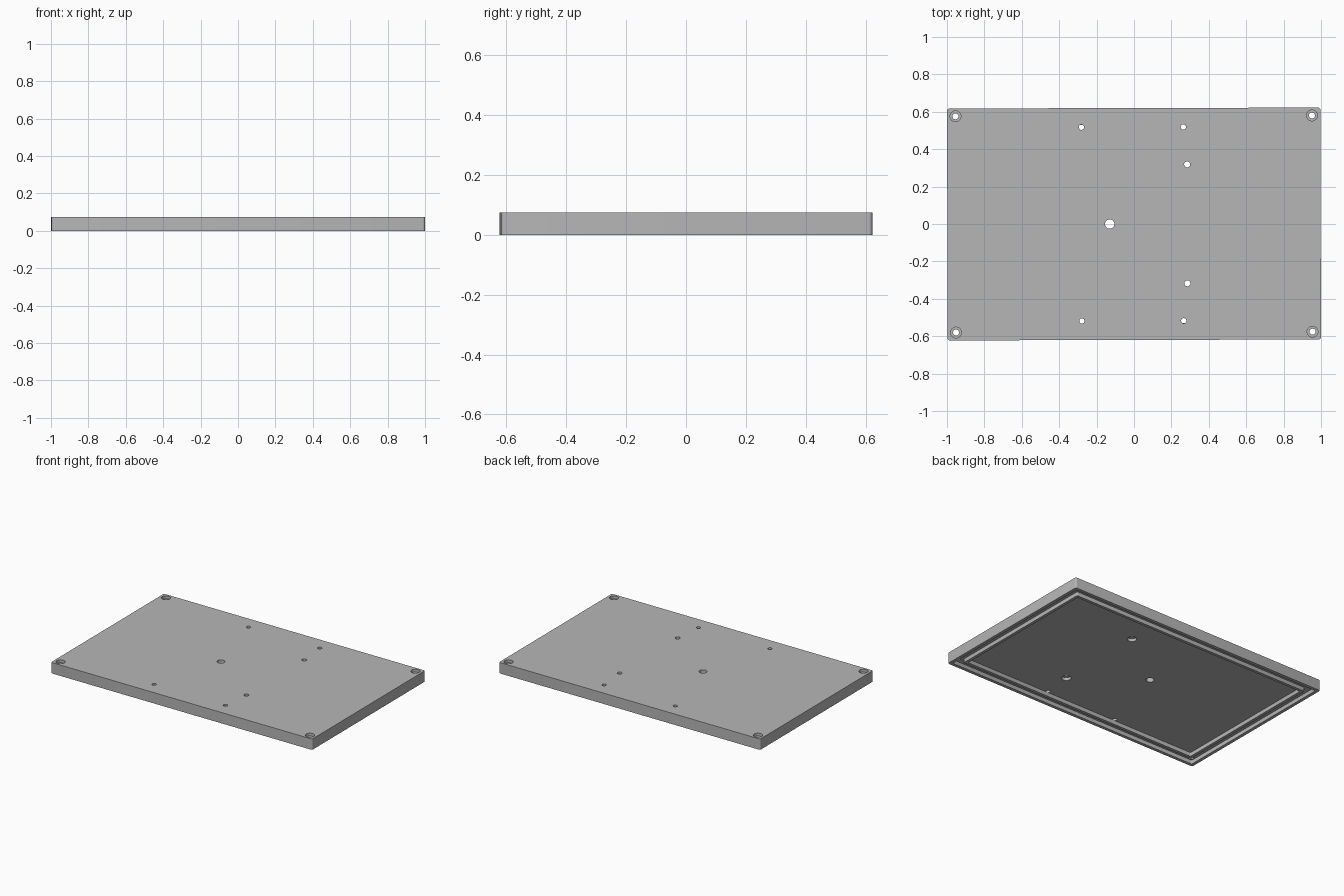
import bpy, bmesh, math
from mathutils import Matrix

cube = bpy.data.objects.get("Cube")
if cube:
    bpy.data.objects.remove(cube, do_unlink=True)

HALF_X, HALF_Y, HEIGHT = 0.998, 0.62, 0.075
FLOOR = 0.027            # underside of the top panel
TURN = Matrix.Rotation(0.0025, 4, 'Z')

grey = bpy.data.materials.new("plain grey")
grey.use_nodes = True
colour = (0.47, 0.47, 0.47, 1)
grey.diffuse_color = colour
grey.node_tree.nodes["Principled BSDF"].inputs["Base Color"].default_value = colour


def to_object(name, bm):
    bmesh.ops.recalc_face_normals(bm, faces=bm.faces)
    mesh = bpy.data.meshes.new(name)
    bm.to_mesh(mesh)
    bm.free()
    mesh.materials.append(grey)
    obj = bpy.data.objects.new(name, mesh)
    bpy.context.collection.objects.link(obj)
    return obj


def slab(name, inset, z0, z1, radius, steps=4):
    """Rounded rectangle, inset from the plate outline and extruded in z."""
    bm = bmesh.new()
    hx, hy = HALF_X - inset - radius, HALF_Y - inset - radius
    ring = []
    for i, (sx, sy) in enumerate([(1, 1), (-1, 1), (-1, -1), (1, -1)]):
        for k in range(steps + 1):
            a = math.pi / 2 * (i + k / steps)
            ring.append(bm.verts.new((sx * hx + radius * math.cos(a),
                                      sy * hy + radius * math.sin(a), z0)))
    base = bm.faces.new(ring)
    top = bmesh.ops.extrude_face_region(bm, geom=[base])["geom"]
    for v in top:
        if isinstance(v, bmesh.types.BMVert):
            v.co.z = z1
    return to_object(name, bm)


def drills(name, holes):
    """Vertical cylinders (x, y, radius, z0, z1) in one cutter mesh."""
    bm = bmesh.new()
    for x, y, r, z0, z1 in holes:
        bmesh.ops.create_cone(bm, cap_ends=True, segments=32, radius1=r, radius2=r,
                              depth=z1 - z0,
                              matrix=Matrix.Translation((x, y, (z0 + z1) / 2)))
    return to_object(name, bm)


def cut(target, cutter):
    mod = target.modifiers.new("cut", 'BOOLEAN')
    mod.operation, mod.solver, mod.object = 'DIFFERENCE', 'EXACT', cutter
    cutter.hide_render = True
    bpy.context.view_layer.objects.active = target
    bpy.ops.object.modifier_apply(modifier=mod.name)
    bpy.data.objects.remove(cutter, do_unlink=True)


# Lid panel with its outer rim
lid = slab("lid_panel", 0, 0, HEIGHT, 0.012)
cut(lid, slab("pocket_cutter", 0.022, -0.1, FLOOR, 0.008))

# Thin inner rib around the underside
rib = slab("inner_rib", 0.07, 0, FLOOR + 0.002, 0.008)
cut(rib, slab("rib_cutter", 0.09, -0.1, 0.2, 0.006))

# Through holes, and wider bores for screw heads
through, bores = [(-0.13, 0, 0.025, -0.1, 0.2)], []
for s in (-1, 1):
    through += [(-0.28, s * 0.518, 0.014, -0.1, 0.2),
                (0.265, s * 0.518, 0.014, -0.1, 0.2),
                (0.285, s * 0.318, 0.016, -0.1, 0.2)]
    bores.append((0.285, s * 0.318, 0.03, -0.1, FLOOR + 0.02))
    for e in (-1, 1):
        through.append((e * 0.953, s * 0.578, 0.016, -0.1, 0.2))
        bores.append((e * 0.953, s * 0.578, 0.029, HEIGHT - 0.02, 0.2))
cut(lid, drills("hole_cutter", through))
cut(lid, drills("bore_cutter", bores))

# Slight turn of the whole lid, then smooth the round walls
for obj in (lid, rib):
    obj.data.transform(TURN)
    bpy.ops.object.select_all(action='DESELECT')
    obj.select_set(True)
    bpy.context.view_layer.objects.active = obj
    bpy.ops.object.shade_smooth_by_angle(angle=math.radians(30))
